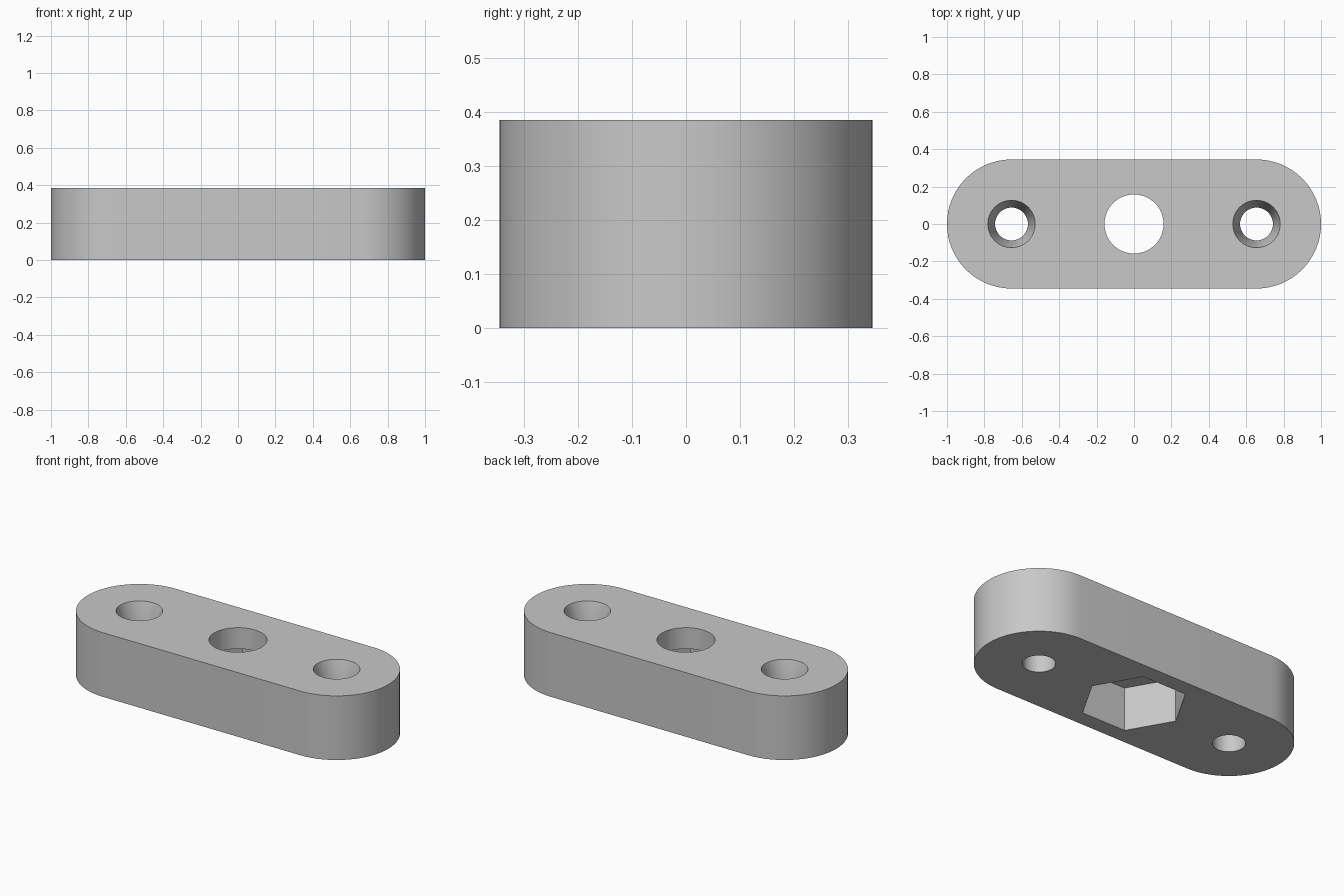
import bpy, bmesh
from math import cos, sin, pi, tau

LENGTH_HALF, END_R, HEIGHT = 1.0, 0.345, 0.385
END_X = LENGTH_HALF - END_R

if "Cube" in bpy.data.objects:
    bpy.data.objects.remove(bpy.data.objects["Cube"], do_unlink=True)

grey = bpy.data.materials.new("light grey")
grey.use_nodes = True
colour = (0.58, 0.58, 0.58, 1)
grey.diffuse_color = colour
grey.node_tree.nodes["Principled BSDF"].inputs["Base Color"].default_value = colour


def loft(name, rings):
    """Closed solid joining equal-length rings from bottom to top."""
    bm = bmesh.new()
    loops = [[bm.verts.new(p) for p in ring] for ring in rings]
    n = len(loops[0])
    for low, high in zip(loops, loops[1:]):
        for i in range(n):
            j = (i + 1) % n
            bm.faces.new((low[i], low[j], high[j], high[i]))
    bm.faces.new(loops[0][::-1])
    bm.faces.new(loops[-1])
    mesh = bpy.data.meshes.new(name)
    bm.to_mesh(mesh)
    bm.free()
    obj = bpy.data.objects.new(name, mesh)
    bpy.context.collection.objects.link(obj)
    mesh.materials.append(grey)
    return obj


def turned(name, x, profile, sides):
    """Solid of (radius, height) steps round a vertical axis at x."""
    return loft(name, [[(x + r * cos(tau * i / sides), r * sin(tau * i / sides), z)
                        for i in range(sides)] for r, z in profile])


# Rounded bar
outline = []
for side in (1, -1):
    for i in range(33):
        a = -pi / 2 + pi * i / 32
        outline.append((side * (END_X + END_R * cos(a)), side * END_R * sin(a)))
bar = loft("rounded_bar", [[(x, y, z) for x, y in outline] for z in (0, HEIGHT)])

# Centre bore, hexagonal nut pocket underneath, tapered bolt holes at the ends
SINK, TOP = 0.14, 0.05
slope = (0.127 - 0.088) / SINK
bolt = [(0.088, -0.1), (0.088, HEIGHT - SINK), (0.127 + slope * TOP, HEIGHT + TOP)]
cutters = [
    turned("centre_bore", 0, [(0.158, -0.1), (0.158, HEIGHT + 0.1)], 64),
    turned("nut_pocket", 0, [(0.288, -0.1), (0.288, 0.258)], 6),
    turned("left_bolt_hole", END_X, bolt, 48),
    turned("right_bolt_hole", -END_X, bolt, 48),
]
bpy.context.view_layer.objects.active = bar
for cutter in cutters:
    cutter.hide_render = True
    cut = bar.modifiers.new(cutter.name, "BOOLEAN")
    cut.operation = "DIFFERENCE"
    cut.solver = "EXACT"
    cut.object = cutter
    bpy.ops.object.modifier_apply(modifier=cut.name)
for cutter in cutters:
    bpy.data.objects.remove(cutter, do_unlink=True)

# Smooth curved walls, crisp rims
bpy.ops.object.select_all(action="DESELECT")
bar.select_set(True)
bpy.ops.object.shade_smooth_by_angle(angle=pi / 6)
